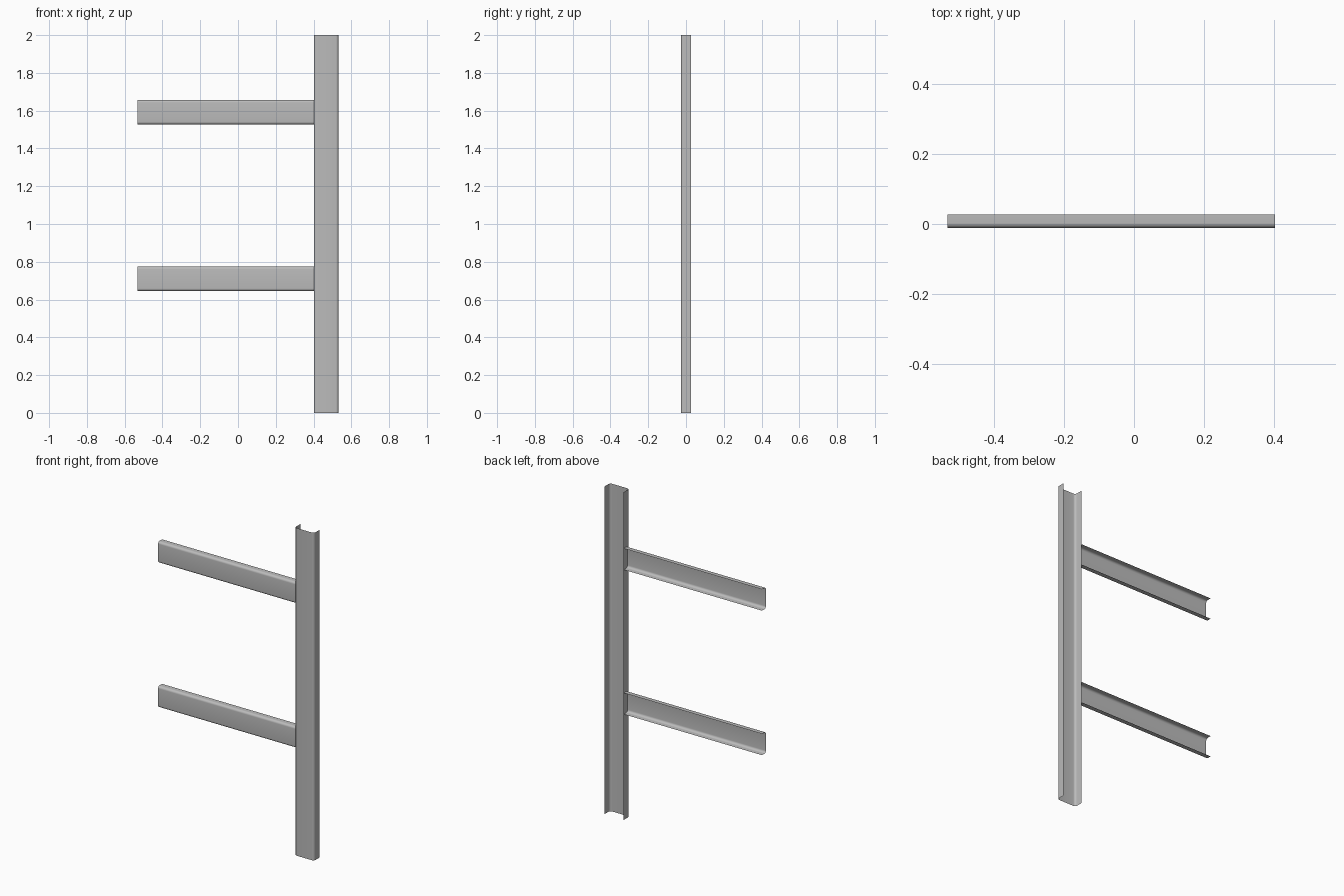
import bpy
import bmesh
from math import pi, sin, cos
from mathutils import Vector, Matrix

if "Cube" in bpy.data.objects:
    bpy.data.objects.remove(bpy.data.objects["Cube"])

# Brushed metal grey
steel = bpy.data.materials.new("steel_grey")
steel.use_nodes = True
GREY = (0.5, 0.5, 0.5, 1)
steel.diffuse_color = GREY
steel.node_tree.nodes["Principled BSDF"].inputs["Base Color"].default_value = GREY


def channel_profile(width, front, back, radius, steps=6):
    """Thin open channel: web at the front, rounded corners, flanges running back."""
    half = width / 2
    right = [Vector((half, back, 0))]
    for i in range(steps + 1):
        a = pi / 2 * i / steps
        right.append(Vector((half - radius + radius * cos(a),
                             front + radius - radius * sin(a), 0)))
    left = [Vector((-p.x, p.y, 0)) for p in reversed(right)]
    return right + left


def channel(name, profile, length, matrix):
    """Sweep the sheet profile along its local z and place it."""
    bm = bmesh.new()
    verts = [bm.verts.new(p) for p in profile]
    edges = [bm.edges.new(pair) for pair in zip(verts, verts[1:])]
    swept = bmesh.ops.extrude_edge_only(bm, edges=edges)["geom"]
    top = [g for g in swept if isinstance(g, bmesh.types.BMVert)]
    bmesh.ops.translate(bm, verts=top, vec=(0, 0, length))
    bm.transform(matrix)
    # Turn the web, and with it the whole sheet, outward to the front
    bmesh.ops.recalc_face_normals(bm, faces=bm.faces)
    bm.normal_update()
    web = max(bm.faces, key=lambda f: f.calc_area() * abs(f.normal.y))
    if web.normal.y > 0:
        bmesh.ops.reverse_faces(bm, faces=bm.faces)
    for face in bm.faces:
        face.smooth = True
    mesh = bpy.data.meshes.new(name)
    bm.to_mesh(mesh)
    bm.free()
    mesh.materials.append(steel)
    obj = bpy.data.objects.new(name, mesh)
    bpy.context.collection.objects.link(obj)
    return obj


WIDTH = 0.13
RADIUS = 0.014
EDGE = 0.532

# Upright post
channel("post", channel_profile(WIDTH, -0.027, 0.027, RADIUS), 2,
        Matrix.Translation((EDGE - WIDTH / 2, 0, 0)))

# Two horizontal rails butting against the side of the post
rail_profile = channel_profile(WIDTH, -0.011, 0.027, RADIUS)
for name, height in (("lower_rail", 0.71), ("upper_rail", 1.592)):
    channel(name, rail_profile, 2 * EDGE - WIDTH,
            Matrix.Translation((-EDGE, 0, height)) @ Matrix.Rotation(pi / 2, 4, "Y"))
